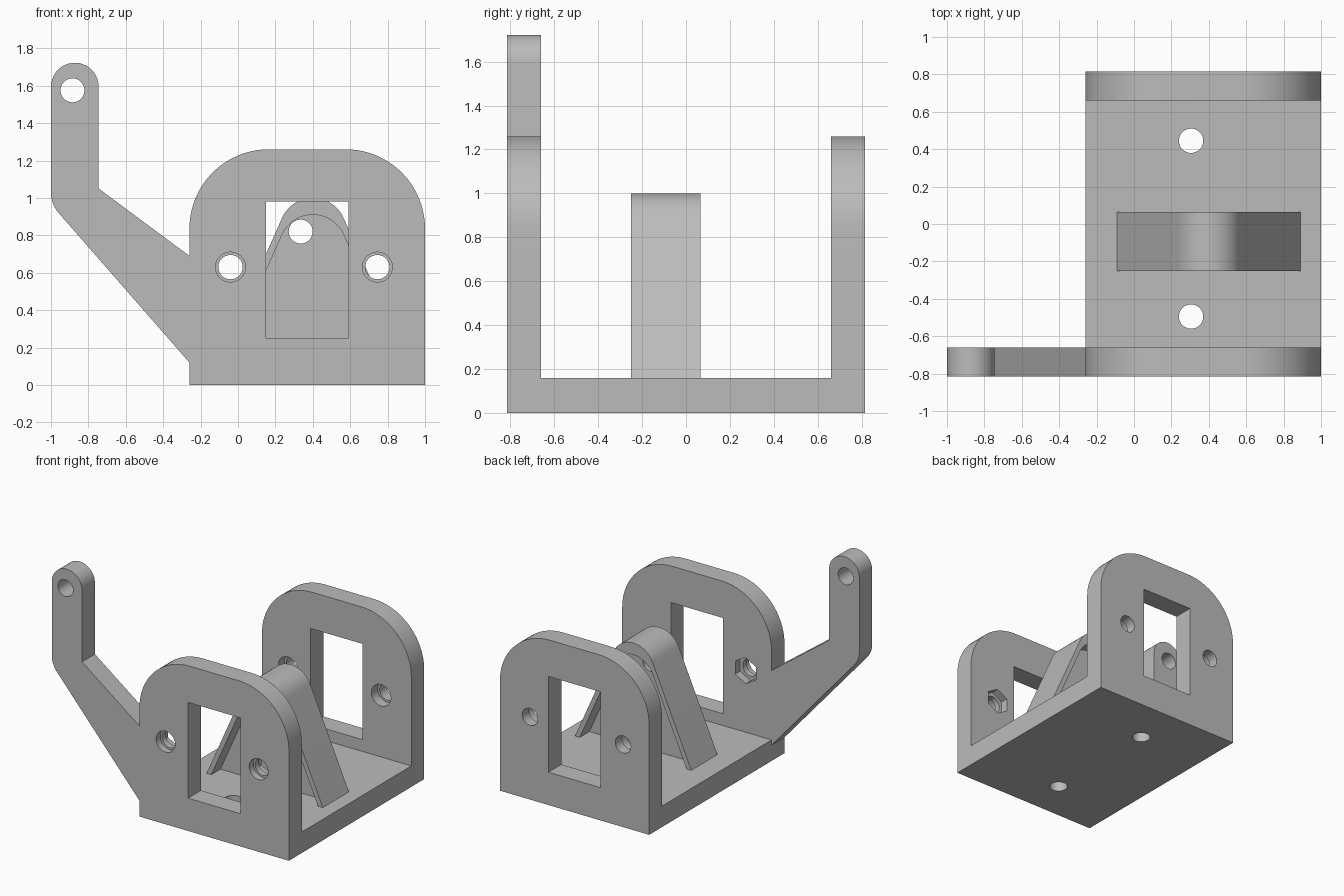
import bpy, bmesh, math
from mathutils import Matrix

old = bpy.data.objects.get("Cube")
if old:
    bpy.data.objects.remove(old, do_unlink=True)

grey = bpy.data.materials.new("plain grey")
grey.use_nodes = True
colour = (0.5, 0.5, 0.5, 1)
grey.diffuse_color = colour
grey.node_tree.nodes["Principled BSDF"].inputs["Base Color"].default_value = colour


def arc(cx, cz, r, start, end, steps=20):
    """Points of an arc in the xz plane, angles in degrees."""
    angles = [math.radians(start + (end - start) * i / steps) for i in range(steps + 1)]
    return [(cx + r * math.cos(a), cz + r * math.sin(a)) for a in angles]


def circle(cx, cz, r, sides=40, turn=0):
    return arc(cx, cz, r, turn, turn + 360, sides)[:-1]


def prism(name, profile, y0, y1):
    """Extrude an xz outline from y0 to y1."""
    bm = bmesh.new()
    face = bm.faces.new([bm.verts.new((x, y0, z)) for x, z in profile])
    new = bmesh.ops.extrude_face_region(bm, geom=[face])["geom"]
    verts = [v for v in new if isinstance(v, bmesh.types.BMVert)]
    bmesh.ops.translate(bm, verts=verts, vec=(0, y1 - y0, 0))
    bmesh.ops.recalc_face_normals(bm, faces=bm.faces)
    mesh = bpy.data.meshes.new(name)
    bm.to_mesh(mesh)
    bm.free()
    mesh.materials.append(grey)
    obj = bpy.data.objects.new(name, mesh)
    bpy.context.collection.objects.link(obj)
    return obj


def boolean(obj, other, operation="DIFFERENCE"):
    """Apply a boolean and remove the helper object."""
    mod = obj.modifiers.new("boolean", "BOOLEAN")
    mod.operation = operation
    mod.solver = "EXACT"
    mod.object = other
    bpy.context.view_layer.objects.active = obj
    bpy.ops.object.modifier_apply(modifier=mod.name)
    bpy.data.objects.remove(other, do_unlink=True)


def cut(obj, profile, y0, y1):
    boolean(obj, prism("cutter", profile, y0, y1))


def box(x0, x1, z0, z1):
    return [(x0, z0), (x1, z0), (x1, z1), (x0, z1)]


LEFT, RIGHT, DEPTH, INNER = -0.26, 1.0, 0.815, 0.66
FLOOR, R = 0.16, 0.425

# Base plate with two screw holes
base = prism("base_plate", box(LEFT, RIGHT, 0, FLOOR), -INNER, INNER)
for y in (-0.495, 0.445):
    drill = prism("cutter", circle(0.305, 0, 0.065), -0.5, 0.5)
    drill.data.transform(Matrix.Translation((0, y, 0)) @ Matrix.Rotation(math.pi / 2, 4, "X")
                         @ Matrix.Translation((0, 0, 0)))
    boolean(base, drill)

# Round-shouldered end walls, the front one carrying the arm
wall = ([(LEFT, 0), (RIGHT, 0)] + arc(RIGHT - R, 1.26 - R, R, 0, 90)
        + arc(LEFT + R, 1.26 - R, R, 90, 180))
arm = ([(LEFT, 0.12), (LEFT + 0.1, 0.12), (LEFT + 0.1, 0.69), (LEFT, 0.69), (-0.745, 1.05)]
       + arc(-0.8725, 1.595, 0.1275, 0, 180)
       + arc(-0.83, 1.03, 0.17, 180, 220, 8))
front = prism("front_wall", wall, -DEPTH, -INNER)
boolean(front, prism("arm", arm, -DEPTH, -INNER), "UNION")
back = prism("back_wall", wall, INNER, DEPTH)

# Windows and bolt holes
for obj, side in ((front, -1), (back, 1)):
    cut(obj, box(0.15, 0.59, 0.25, 0.98), side * 0.6, side * 0.9)
    for x in (-0.04, 0.745):
        cut(obj, circle(x, 0.63, 0.065), side * 0.6, side * 0.9)
        if obj == front:
            cut(obj, circle(x, 0.63, 0.08), -0.9, -0.765)
            cut(obj, circle(x, 0.63, 0.1, 6, 30), -0.72, -0.6)
        else:
            cut(obj, circle(x, 0.63, 0.082), 0.6, 0.735)
cut(front, circle(-0.885, 1.575, 0.064), -0.9, -0.6)


# Sloped support: thin shell over a recessed web
def hump(drop, foot):
    slope = math.degrees(math.atan(2.25))
    half = (1.2625 - drop - foot) / 2.25
    return ([(0.4 - half, foot), (0.4 + half, foot)]
            + arc(0.4, 0.82 - drop, 0.18, 90 - slope, 90 + slope))


support = prism("support_shell", hump(0, FLOOR), -0.25, 0.065)
inner = hump(0.09, FLOOR - 0.05)
cut(support, inner, -0.4, -0.14)
cut(support, inner, -0.05, 0.2)
cut(support, circle(0.335, 0.82, 0.064), -0.4, 0.2)

# Crisp edges with smooth curves
for obj in (base, front, back, support):
    bpy.ops.object.select_all(action="DESELECT")
    obj.select_set(True)
    bpy.context.view_layer.objects.active = obj
    bpy.ops.object.shade_smooth_by_angle(angle=math.radians(30))
